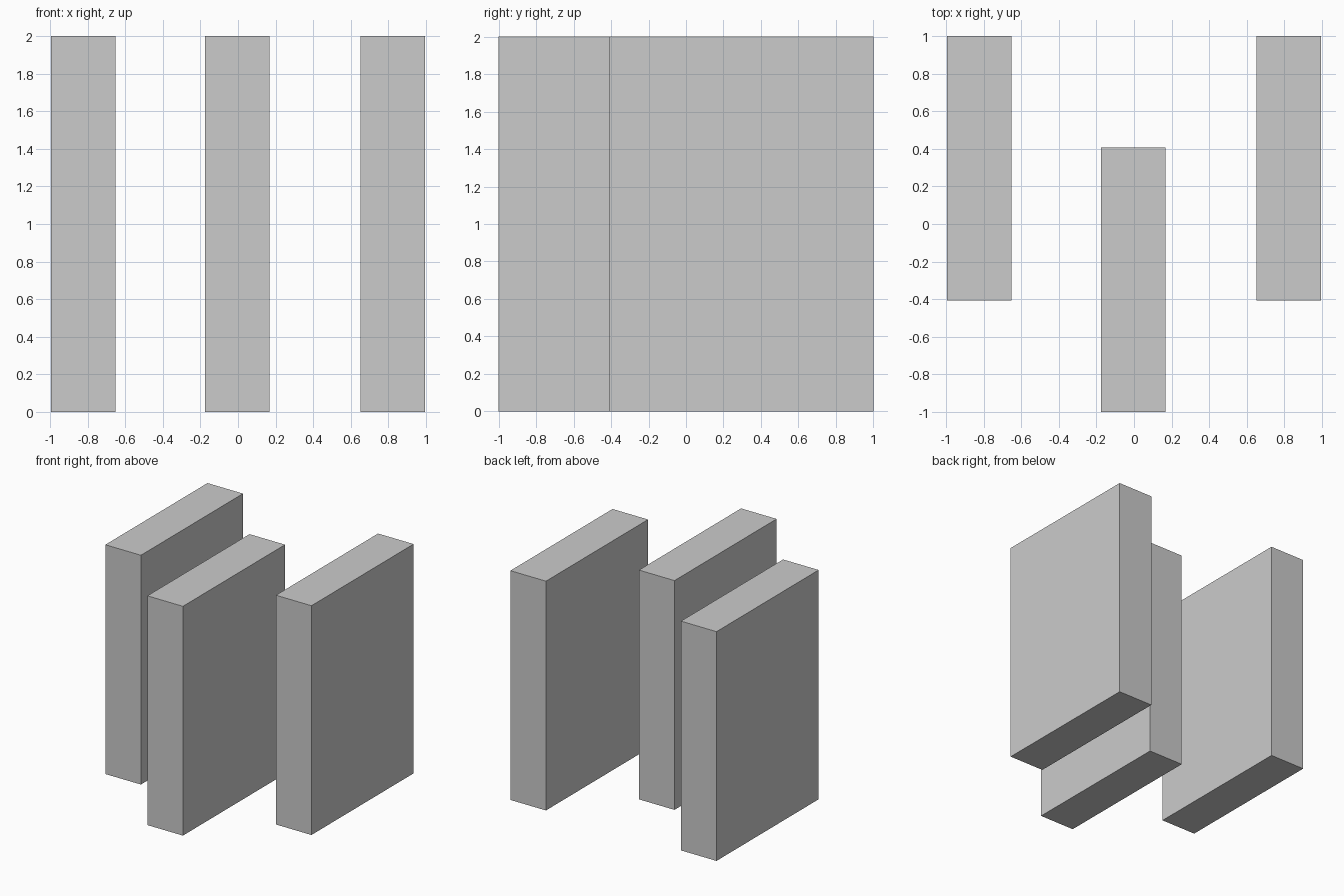
import bpy

if "Cube" in bpy.data.objects:
    bpy.data.objects.remove(bpy.data.objects["Cube"])

SIZE = (0.343, 1.408, 2.0)  # width, depth, height of every slab


def add_slab(name, x, y):
    bpy.ops.mesh.primitive_cube_add(size=1, location=(x, y, SIZE[2] / 2))
    slab = bpy.context.object
    slab.name = name
    slab.scale = SIZE
    bpy.ops.object.transform_apply(location=False, rotation=False, scale=True)
    return slab


# Outer slabs sit flush with the back, the middle one with the front
offset = 1 - SIZE[1] / 2
add_slab("left_slab", -0.823, offset)
add_slab("middle_slab", -0.003, -offset)
add_slab("right_slab", 0.823, offset)
